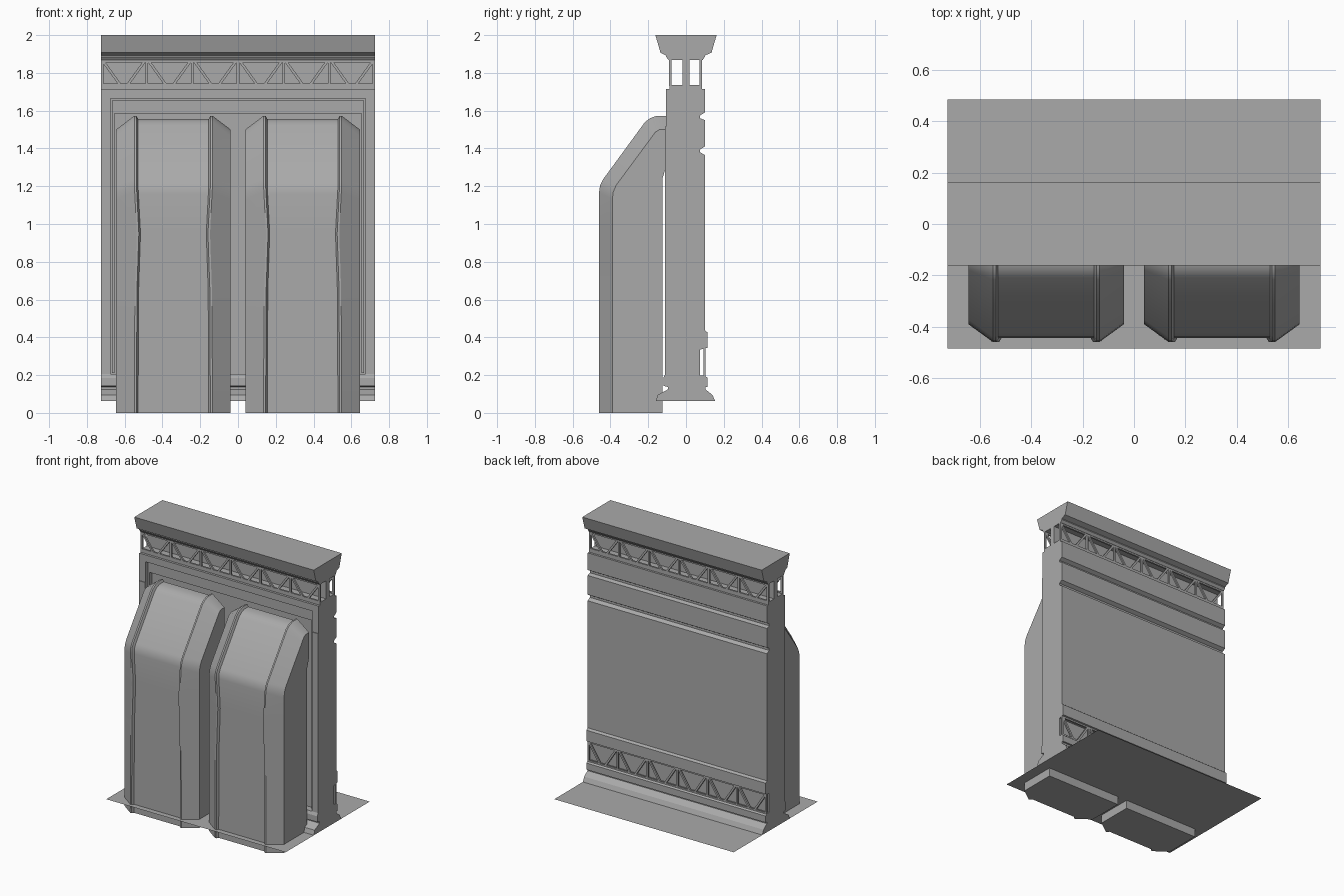
import bpy, bmesh, math
from mathutils import Vector

cube = bpy.data.objects.get("Cube")
if cube:
    bpy.data.objects.remove(cube, do_unlink=True)

grey = bpy.data.materials.new("plain grey")
grey.use_nodes = True
tone = (0.4, 0.4, 0.4, 1)
grey.diffuse_color = tone
grey.node_tree.nodes["Principled BSDF"].inputs["Base Color"].default_value = tone

HALF = 0.725  # half width of the whole wall


def finish(name, bm, smooth=False):
    """Turn a bmesh into a named object."""
    bmesh.ops.recalc_face_normals(bm, faces=bm.faces)
    mesh = bpy.data.meshes.new(name)
    bm.to_mesh(mesh)
    bm.free()
    mesh.materials.append(grey)
    obj = bpy.data.objects.new(name, mesh)
    bpy.context.collection.objects.link(obj)
    if smooth:
        bpy.ops.object.select_all(action='DESELECT')
        obj.select_set(True)
        bpy.context.view_layer.objects.active = obj
        bpy.ops.object.shade_smooth_by_angle(angle=math.radians(30))
    return obj


def extrude_profile(name, points, half=HALF):
    """Sweep a (y, z) outline along x."""
    bm = bmesh.new()
    face = bm.faces.new([bm.verts.new((-half, y, z)) for y, z in points])
    moved = bmesh.ops.extrude_face_region(bm, geom=[face])["geom"]
    bmesh.ops.translate(bm, vec=(2 * half, 0, 0),
                        verts=[v for v in moved if isinstance(v, bmesh.types.BMVert)])
    return finish(name, bm)


def add_box(bm, x, y, z):
    """Add a box given by its (min, max) along each axis."""
    made = bmesh.ops.create_cube(bm, size=1)["verts"]
    for v in made:
        v.co = Vector([a + (b - a) * (c + 0.5) for c, (a, b) in zip(v.co, (x, y, z))])


def add_bar(bm, start, end, y, width):
    """Add a flat bar between two (x, z) points."""
    a, b = Vector(start), Vector(end)
    side = Vector((-(b - a).y, (b - a).x)).normalized() * width / 2
    corners = [a + side, b + side, b - side, a - side]
    rings = [[bm.verts.new((c.x, d, c.y)) for c in corners] for d in y]
    bm.faces.new(rings[0])
    bm.faces.new(rings[1])
    for i in range(4):
        j = (i + 1) % 4
        bm.faces.new((rings[0][i], rings[0][j], rings[1][j], rings[1][i]))


def truss(name, y, low, high, bays=6):
    """Lattice girder: chords, posts and V-shaped diagonals."""
    bm = bmesh.new()
    w = 0.014
    add_box(bm, (-HALF, HALF), y, (low, low + w))
    add_box(bm, (-HALF, HALF), y, (high - w, high))
    step = 2 * HALF / bays
    for i in range(bays + 1):
        x = -HALF + i * step
        post = min(max(x, -HALF + w / 2), HALF - w / 2)
        add_box(bm, (post - w / 2, post + w / 2), y, (low, high))
        for way in (-1, 1):
            foot = x + way * (step / 2 - 0.02)
            if abs(foot) < HALF:
                add_bar(bm, (x + way * 0.01, high - w / 2), (foot, low + w / 2), y, w)
    return finish(name, bm)


# Floor sheet
bm = bmesh.new()
bm.faces.new([bm.verts.new((x * HALF, y * 0.485, 0.062))
              for x, y in ((-1, -1), (1, -1), (1, 1), (-1, 1))])
finish("floor_sheet", bm)

# Wall body with skirting, back ledges, back grooves and sunken front
extrude_profile("wall_body", [
    (-.16, .062), (.155, .062), (.14, .095), (.102, .125), (.102, .137), (.115, .137),
    (.115, .185), (.1, .197), (.075, .197), (.075, .335), (.115, .345), (.115, .425),
    (.1, .437), (.1, 1.365), (.075, 1.38), (.075, 1.395), (.1, 1.41), (.1, 1.55),
    (.075, 1.56), (.075, 1.575), (.1, 1.59), (.1, 1.715), (.085, 1.715), (.085, 1.735),
    (-.088, 1.735), (-.088, 1.715), (-.105, 1.715), (-.105, 1.665), (-.06, 1.665),
    (-.06, .205), (-.11, .205), (-.12, .185), (-.12, .143), (-.095, .137), (-.095, .125),
    (-.15, .095)])

# Side jambs, with a thin inner frame and lintel panel
bm = bmesh.new()
for s in (-1, 1):
    add_box(bm, sorted((s * .675, s * HALF)), (-.11, -.05), (.2, 1.515))
    add_box(bm, sorted((s * .675, s * HALF)), (-.105, -.05), (1.515, 1.67))
finish("side_jambs", bm)

bm = bmesh.new()
for s in (-1, 1):
    add_box(bm, sorted((s * .655, s * .667)), (-.085, -.055), (.21, 1.655))
add_box(bm, (-.655, .655), (-.085, -.055), (1.585, 1.655))
finish("inner_frame", bm)

# Lattices, spine under the cornice, and cornice
truss("top_front_truss", (-.09, -.077), 1.73, 1.87)
truss("top_back_truss", (.072, .085), 1.73, 1.87)
truss("bottom_back_truss", (.092, .104), .19, .345)
extrude_profile("top_spine", [(-.018, 1.73), (.018, 1.73), (.018, 1.87), (-.018, 1.87)])
extrude_profile("cornice", [
    (-.092, 1.867), (.087, 1.867), (.1, 1.885), (.1, 1.892), (.135, 1.907), (.162, 2),
    (-.162, 2), (-.135, 1.907), (-.105, 1.892), (-.105, 1.885)])

# Buttress outlines: (ridge y, ridge z, side y, side z, ridge shift in x)
STATIONS = [
    (-.46, 0, -.39, 0, 0), (-.46, .65, -.39, .65, -.003), (-.46, .95, -.39, .95, -.013),
    (-.46, 1.17, -.39, 1.13, -.002), (-.455, 1.205, -.385, 1.17, 0),
    (-.44, 1.235, -.37, 1.205, 0), (-.217, 1.54, -.18, 1.462, 0),
    (-.19, 1.56, -.163, 1.486, 0), (-.155, 1.573, -.14, 1.5, 0),
    (-.1, 1.573, -.1, 1.5, 0)]


def buttress(name, centre):
    """Sloped-top buttress with raised ridges either side of a sunken panel."""
    bm = bmesh.new()
    rows = []
    for ry, rz, sy, sz, shift in STATIONS:
        ridge, side = Vector((0, ry, rz)), Vector((0, sy, sz))
        panel = ridge.lerp(side, 0.22)
        half = [(.303, side), (.207 + shift, ridge), (.196 + shift, ridge),
                (.187 + shift, panel)]
        cols = [(-x, p) for x, p in half] + [(x, p) for x, p in reversed(half)]
        rows.append([bm.verts.new((centre + x, p.y, p.z)) for x, p in cols])
    for low, high in zip(rows, rows[1:]):
        for i in range(len(low) - 1):
            bm.faces.new((low[i], low[i + 1], high[i + 1], high[i]))
    # Back outline and flat side, bottom and top caps
    back = [(-.1, 1.32), (-.125, 1.24), (-.125, 0)]
    left, right = [[bm.verts.new((centre + s * .303, y, z)) for y, z in back]
                   for s in (-1, 1)]
    bm.faces.new([r[0] for r in rows] + left)
    bm.faces.new([r[-1] for r in rows] + right)
    for i in range(len(back) - 1):
        bm.faces.new((left[i], left[i + 1], right[i + 1], right[i]))
    bm.faces.new(rows[0] + [right[-1], left[-1]])
    bm.faces.new(rows[-1] + [right[0], left[0]])
    return finish(name, bm, smooth=True)


buttress("right_buttress", -.342)
buttress("left_buttress", .342)
